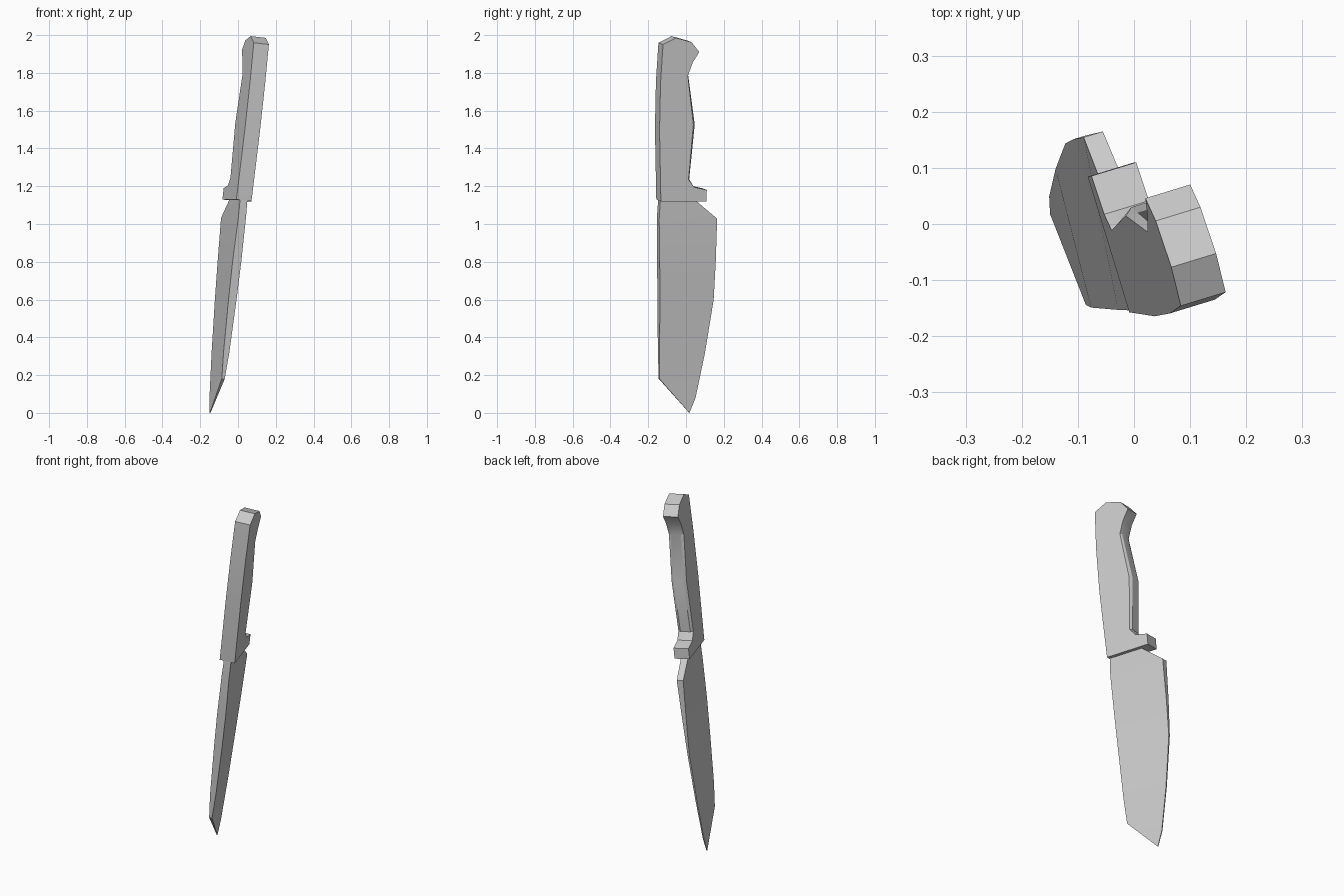
import bpy, bmesh, math
from mathutils import Vector

cube = bpy.data.objects.get("Cube")
if cube:
    bpy.data.objects.remove(cube, do_unlink=True)

grey = bpy.data.materials.new("plain_grey")
grey.use_nodes = True
GREY = (0.6, 0.6, 0.6, 1)
grey.diffuse_color = GREY
grey.node_tree.nodes["Principled BSDF"].inputs["Base Color"].default_value = GREY

# Leaning frame: thickness, width and length directions
TURN, LEAN = math.radians(17), math.atan(0.11)
ACROSS = Vector((math.cos(TURN), math.sin(TURN), 0))
WIDTH = Vector((-math.sin(TURN), math.cos(TURN), 0))
THICK = ACROSS * math.cos(LEAN) - Vector((0, 0, math.sin(LEAN)))
LENGTH = ACROSS * math.tan(LEAN) + Vector((0, 0, 1))
ORIGIN = Vector((0.032, -0.145, 1.13))


def place(t, w, z):
    return ORIGIN + THICK * t + WIDTH * w + LENGTH * (z - ORIGIN.z)


def build(name, rings):
    """Skin a stack of equal rings and cap both ends."""
    bm = bmesh.new()
    loops = [[bm.verts.new(place(*p)) for p in ring] for ring in rings]
    n = len(loops[0])
    for a, b in zip(loops, loops[1:]):
        for i in range(n):
            j = (i + 1) % n
            bm.faces.new((a[i], a[j], b[j], b[i]))
    bm.faces.new(loops[0])
    bm.faces.new(loops[-1])
    bmesh.ops.recalc_face_normals(bm, faces=bm.faces)
    mesh = bpy.data.meshes.new(name)
    bm.to_mesh(mesh)
    bm.free()
    mesh.materials.append(grey)
    obj = bpy.data.objects.new(name, mesh)
    bpy.context.collection.objects.link(obj)
    bpy.ops.object.select_all(action="DESELECT")
    obj.select_set(True)
    bpy.context.view_layer.objects.active = obj
    bpy.ops.object.shade_smooth_by_angle(angle=math.radians(30))


# Handle outline: width, height, softening of the grip edge
outline = [
    (0, 1.125, 0), (-0.02, 1.5, 0), (-0.023, 1.75, 0), (-0.016, 1.955, 0),
    (0.055, 1.99, 0), (0.142, 1.967, 0), (0.186, 1.915, 0), (0.152, 1.86, 0),
    (0.133, 1.79, 0.006), (0.178, 1.53, 0.012), (0.157, 1.24, 0.008),
    (0.18, 1.2, 0), (0.252, 1.185, 0), (0.253, 1.125, 0),
]
layers = [(-0.042, 1), (-0.028, 0), (0.028, 0), (0.042, 1)]
build("handle", [[(t, w - soft * k, z) for w, z, soft in outline] for t, k in layers])

# Blade stations: spine (height, width, half thickness), then cutting edge
stations = [
    ((1.135, 0.004, 0.02), (1.13, 0.195, 0.02)),
    ((1.03, 0, 0.021), (1.03, 0.322, 0.018)),
    ((0.8, 0.01, 0.024), (0.8, 0.324, 0.011)),
    ((0.6, 0.018, 0.022), (0.6, 0.321, 0.005)),
    ((0.32, 0.028, 0.016), (0.32, 0.283, 0.004)),
    ((0.18, 0.035, 0.008), (0.08, 0.239, 0.003)),
    ((0.008, 0.2, 0.002), (0, 0.208, 0.002)),
]
build("blade", [[(-hs, ws, zs), (hs, ws, zs), (he, we, ze), (-he, we, ze)]
                for (zs, ws, hs), (ze, we, he) in stations])
